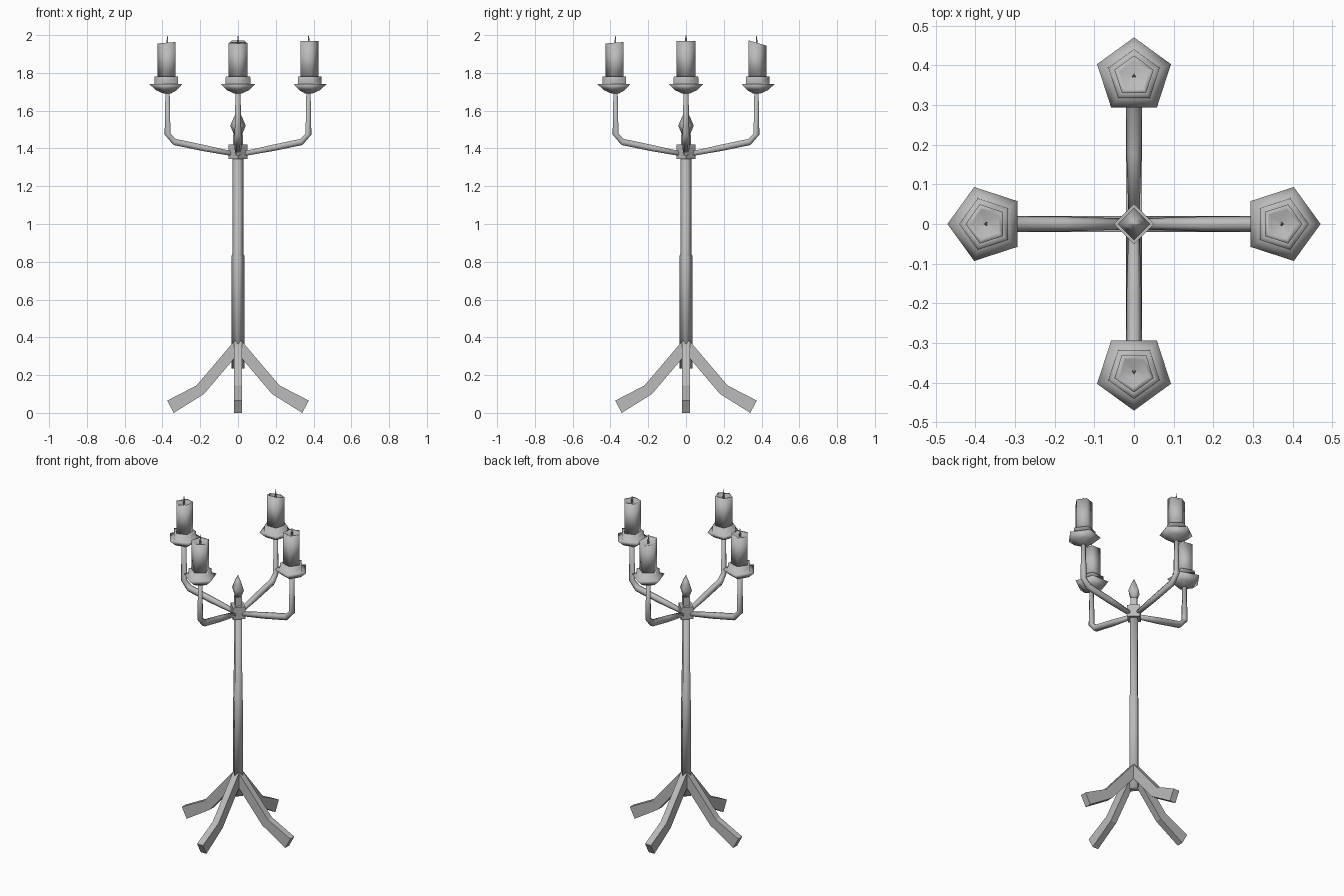
import bpy, bmesh, math
from mathutils import Vector, Matrix

cube = bpy.data.objects.get("Cube")
if cube:
    bpy.data.objects.remove(cube)

metal = bpy.data.materials.new("grey_iron")
metal.use_nodes = True
GREY = (0.5, 0.5, 0.5, 1)
metal.diffuse_color = GREY
metal.node_tree.nodes["Principled BSDF"].inputs["Base Color"].default_value = GREY


def finish(name, bm, angle, smooth):
    """Turn a bmesh into an object, rotated about the central axis."""
    bmesh.ops.recalc_face_normals(bm, faces=bm.faces)
    bmesh.ops.rotate(bm, verts=bm.verts, matrix=Matrix.Rotation(angle, 3, 'Z'))
    mesh = bpy.data.meshes.new(name)
    bm.to_mesh(mesh)
    bm.free()
    mesh.materials.append(metal)
    for p in mesh.polygons:
        p.use_smooth = smooth
    obj = bpy.data.objects.new(name, mesh)
    bpy.context.collection.objects.link(obj)
    return obj


def skin(bm, rings):
    """Bridge rings of points and cap both ends."""
    rings = [[bm.verts.new(p) for p in ring] for ring in rings]
    n = len(rings[0])
    for a, b in zip(rings, rings[1:]):
        for i in range(n):
            j = (i + 1) % n
            bm.faces.new((a[i], a[j], b[j], b[i]))
    bm.faces.new(rings[0])
    bm.faces.new(rings[-1])


def lathe(name, profile, sides, x=0, angle=0, tilt=0, smooth=True):
    """Stack polygon rings of (radius, z); tilt slopes the upper rings."""
    bm = bmesh.new()
    top = max(z for r, z in profile)
    rings = []
    for r, z in profile:
        slope = tilt if z > top - 0.03 else 0
        ring = []
        for i in range(sides):
            a = math.tau * i / sides
            dx = r * math.cos(a)
            ring.append((x + dx, r * math.sin(a), z + slope * dx))
        rings.append(ring)
    skin(bm, rings)
    return finish(name, bm, angle, smooth)


def tube(name, path, sides, angle):
    """Sweep a polygon along a path of (x, z, radius) in the XZ plane."""
    bm = bmesh.new()
    pts = [Vector((x, 0, z)) for x, z, r in path]
    rings = []
    for k, p in enumerate(pts):
        t = (pts[min(k + 1, len(pts) - 1)] - pts[max(k - 1, 0)]).normalized()
        side = Vector((0, 1, 0))
        up = t.cross(side)
        r = path[k][2]
        rings.append([p + r * (math.cos(math.tau * i / sides) * side
                               + math.sin(math.tau * i / sides) * up)
                      for i in range(sides)])
    skin(bm, rings)
    return finish(name, bm, angle, True)


def leg(name, angle):
    """Bent bar with a rectangular section."""
    upper = [(0, 0.395), (0.02, 0.38), (0.22, 0.145), (0.375, 0.065)]
    lower = [(0, 0.305), (0.01, 0.3), (0.18, 0.1), (0.34, 0.0)]
    bm = bmesh.new()
    w = 0.02
    skin(bm, [[(u[0], -w, u[1]), (u[0], w, u[1]), (l[0], w, l[1]), (l[0], -w, l[1])]
              for u, l in zip(upper, lower)])
    finish(name, bm, angle, False)


# Central column, hub and finial
lathe("column", [(0.034, 0.235), (0.034, 0.83), (0.03, 0.84), (0.028, 1.36)], 4)
lathe("hub", [(0.051, 1.345), (0.051, 1.42)], 4, smooth=False)
lathe("finial_neck", [(0.027, 1.41), (0.027, 1.475)], 4, smooth=False)
lathe("finial", [(0.018, 1.465), (0.041, 1.52), (0.02, 1.57), (0.002, 1.605)], 4)

# Four legs and four candle arms; each candle has its own height and slope
R = 0.373
directions = [("left", 0, 1.97, 0), ("back", 90, 1.96, -0.3),
              ("right", 180, 1.96, -0.08), ("front", 270, 1.96, -0.08)]
for side, deg, top, tilt in directions:
    angle = math.radians(deg)
    leg(side + "_leg", angle)
    tube(side + "_arm", [(0.02, 1.37, 0.014), (0.18, 1.402, 0.019), (0.335, 1.434, 0.02),
                         (R, 1.475, 0.018), (R, 1.7, 0.013)], 6, angle)
    lathe(side + "_drip_pan", [(0.02, 1.69), (0.06, 1.708), (0.098, 1.742), (0.07, 1.742),
                               (0.068, 1.78), (0.05, 1.78)], 5, R, angle)
    lathe(side + "_candle", [(0.052, 1.775), (0.052, top), (0.038, top - 0.004),
                             (0.008, top - 0.014)], 5, R, angle, tilt)
    lathe(side + "_wick", [(0.007, top - 0.02), (0.005, top + 0.012), (0.001, 2.0)],
          3, R, angle)
